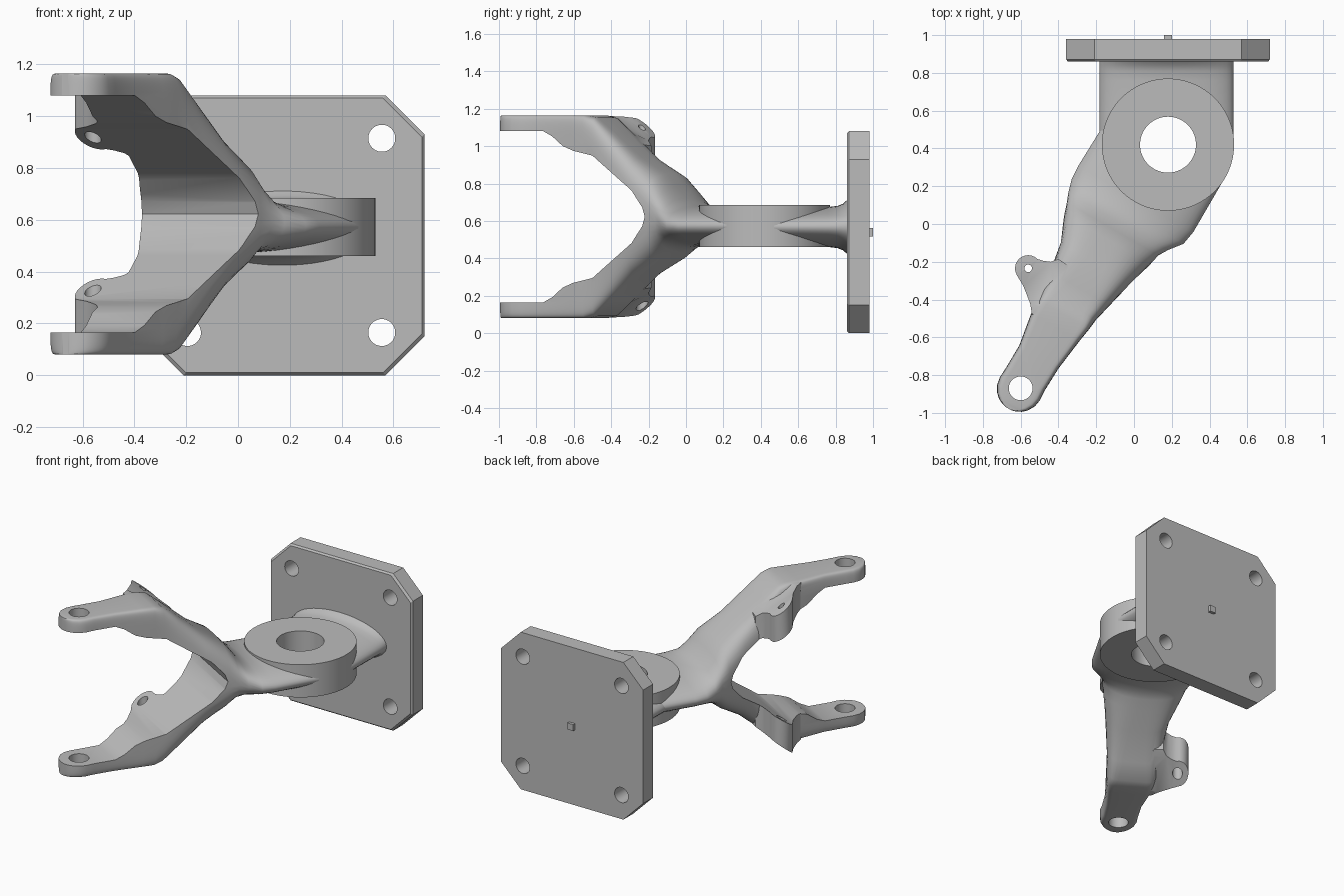
import bpy, bmesh, math
from mathutils import Vector

if "Cube" in bpy.data.objects:
    bpy.data.objects.remove(bpy.data.objects["Cube"], do_unlink=True)

metal = bpy.data.materials.new("plain grey metal")
metal.use_nodes = True
GREY = (0.5, 0.5, 0.5, 1)
metal.diffuse_color = GREY
metal.node_tree.nodes["Principled BSDF"].inputs["Base Color"].default_value = GREY

MID = 0.6225                        # height the two arms mirror about
ACROSS = Vector((0.866, -0.5, 0))   # across the fork
ALONG = Vector((-0.5, -0.866, 0))   # along the fork


def loft(name, rings):
    """Skin a list of equal-length point rings and cap both ends."""
    bm = bmesh.new()
    loops = [[bm.verts.new(p) for p in ring] for ring in rings]
    n = len(loops[0])
    for a, b in zip(loops, loops[1:]):
        for i in range(n):
            j = (i + 1) % n
            bm.faces.new((a[i], a[j], b[j], b[i]))
    caps = [bm.faces.new(loops[0][::-1]), bm.faces.new(loops[-1])]
    bmesh.ops.triangulate(bm, faces=caps)
    bmesh.ops.recalc_face_normals(bm, faces=bm.faces)
    mesh = bpy.data.meshes.new(name)
    bm.to_mesh(mesh)
    bm.free()
    mesh.materials.append(metal)
    obj = bpy.data.objects.new(name, mesh)
    bpy.context.collection.objects.link(obj)
    return obj


def cylinder(name, center, radius, lo, hi, axis="Z", sides=48):
    rings = []
    for h in (lo, hi):
        ring = []
        for i in range(sides):
            a = 2 * math.pi * i / sides
            u = center[0] + radius * math.cos(a)
            v = center[1] + radius * math.sin(a)
            ring.append((u, v, h) if axis == "Z" else (u, h, v))
        rings.append(ring)
    return loft(name, rings)


def oval(half_w, half_h, power, sides=48):
    """Superellipse: power 2 is an ellipse, higher is boxier."""
    pts = []
    for i in range(sides):
        a = 2 * math.pi * (i + 0.5) / sides
        c, s = math.cos(a), math.sin(a)
        pts.append((half_w * math.copysign(abs(c) ** (2 / power), c),
                    half_h * math.copysign(abs(s) ** (2 / power), s)))
    return pts


def boolean(obj, tools, operation="DIFFERENCE"):
    bpy.context.view_layer.objects.active = obj
    for tool in tools:
        mod = obj.modifiers.new("cut", "BOOLEAN")
        mod.operation, mod.solver, mod.object = operation, "EXACT", tool
        bpy.ops.object.modifier_apply(modifier=mod.name)
        bpy.data.objects.remove(tool, do_unlink=True)


def bore():
    return cylinder("bore_cutter", (0.18, 0.42), 0.148, 0, 1.2, sides=64)


# Mounting plate with cut corners and four bolt holes
def plate_outline(y, half):
    k = half - 0.15
    corners = [(k, half), (half, k), (half, -k), (k, -half),
               (-k, -half), (-half, -k), (-half, k), (-k, half)]
    return [(0.18 + x, y, 0.54 + z) for x, z in corners]


plate = loft("mounting_plate", [plate_outline(0.86, 0.53),
                                plate_outline(0.872, 0.54),
                                plate_outline(0.98, 0.54)])
boolean(plate, [cylinder("bolt_cutter", (0.18 + sx * 0.375, 0.54 + sz * 0.375),
                         0.052, 0.8, 1.1, "Y")
                for sx in (-1, 1) for sz in (-1, 1)])

# Locating peg on the back of the plate
PEG = 0.022
loft("locating_peg", [[(0.18 + x * PEG, y, 0.54 + z * PEG)
                       for x, z in ((-1, -1), (1, -1), (1, 1), (-1, 1))]
                      for y in (0.97, 1.0)])

# Pivot ring
ring = cylinder("pivot_ring", (0.18, 0.42), 0.35, 0.46, 0.685, sides=96)
boolean(ring, [bore()])

# Flattened neck flaring into the plate
neck_steps = [(0.42, 0.1), (0.6, 0.102), (0.76, 0.107), (0.81, 0.113),
              (0.84, 0.125), (0.865, 0.148)]
neck = loft("neck", [[(0.172 + u, y, 0.568 + v) for u, v in oval(0.355, h, 2)]
                     for y, h in neck_steps])
boolean(neck, [bore()])

# Fork body: distance, left edge, right edge, mid height, half height, boxiness
fork_steps = [
    (-0.45, -0.4, 0.295, 0.573, 0.1, 2),
    (-0.12, -0.41, 0.294, 0.573, 0.1, 2),
    (-0.04, -0.405, 0.28, 0.576, 0.106, 2),
    (0.03, -0.385, 0.225, 0.59, 0.13, 2.2),
    (0.08, -0.365, 0.195, 0.61, 0.175, 2.5),
    (0.14, -0.345, 0.182, 0.62, 0.232, 3),
    (0.28, -0.29, 0.145, MID, 0.315, 4),
    (0.44, -0.26, 0.105, MID, 0.45, 6),
    (0.54, -0.25, 0.08, MID, 0.53, 9),
    (0.6, -0.24, 0.073, MID, 0.5425, 14),
    (0.68, -0.235, 0.06, MID, 0.5425, 16),
    (0.86, -0.205, 0.037, MID, 0.5425, 16),
    (1.0, -0.207, 0.032, MID, 0.5425, 16),
]
# Rounded arm ends
for deg in (0, 20, 40, 55, 70, 82):
    a = math.radians(deg)
    w = 0.123 * math.cos(a)
    fork_steps.append((1.057 + 0.123 * math.sin(a), -0.087 - w, -0.087 + w,
                       MID, 0.5425, 16))

rings = []
for s, left, right, mid, half, power in fork_steps:
    mid_t = (left + right) / 2
    rings.append([ACROSS * (mid_t + u) + ALONG * s + Vector((0, 0, mid + v))
                  for u, v in oval((right - left) / 2, half, power)])
fork = loft("fork", rings)


def outer_height(p):
    """Height of the fork's outer face at a plan point."""
    s = Vector((p[0], p[1], 0)).dot(ALONG)
    for a, b in zip(fork_steps, fork_steps[1:]):
        if a[0] <= s <= b[0]:
            f = (s - a[0]) / (b[0] - a[0])
            return a[4] + (b[4] - a[4]) * f
    return 0.5425


# Side ears, one on each arm
EAR = (-0.56, -0.235)
ear_plan = [(EAR[0] + 0.07 * math.cos(math.radians(d)),
             EAR[1] + 0.07 * math.sin(math.radians(d)))
            for d in range(45, 211, 15)]
ear_plan += [(-0.585, -0.33), (-0.55, -0.42), (-0.54, -0.48), (-0.4, -0.46),
             (-0.35, -0.22), (-0.4, -0.185), (-0.44, -0.2), (-0.48, -0.195)]
ears = []
for side in (-1, 1):
    ears.append(loft("ear_blank", [
        [(x, y, MID + side * 0.16) for x, y in ear_plan],
        [(x, y, MID + side * (outer_height((x, y)) - 0.003)) for x, y in ear_plan]]))
boolean(fork, ears, "UNION")

# Open gap between the arms
gap_edge = [(0.17, 0.05), (0.25, 0.14), (0.4, 0.24), (0.53, 0.327),
            (0.66, 0.353), (0.73, 0.378), (0.8, 0.43), (0.86, 0.4575), (1.4, 0.4575)]
gap_profile = ([(s, h) for s, h in gap_edge] + [(s, -h) for s, h in gap_edge[::-1]]
               + [(0.152, 0)])
gap = loft("gap_cutter", [[ACROSS * t + ALONG * s + Vector((0, 0, MID + h))
                           for s, h in gap_profile] for t in (-1, 1)])

# Arm end holes, ear holes and the bore
boolean(fork, [gap, bore(),
               cylinder("end_hole_cutter", (-0.6, -0.87), 0.063, -0.1, 1.4),
               cylinder("ear_hole_cutter", EAR, 0.02, 0.7, 1.4, sides=24),
               cylinder("ear_pocket_cutter", EAR, 0.032, 0.6, 0.98, sides=24),
               cylinder("low_ear_cutter", EAR, 0.032, -0.1, 0.55, sides=24)])

# Smooth shading with sharp edges kept
for obj in (plate, ring, neck, fork):
    bpy.ops.object.select_all(action="DESELECT")
    obj.select_set(True)
    bpy.context.view_layer.objects.active = obj
    bpy.ops.object.shade_smooth_by_angle(angle=math.radians(30))
